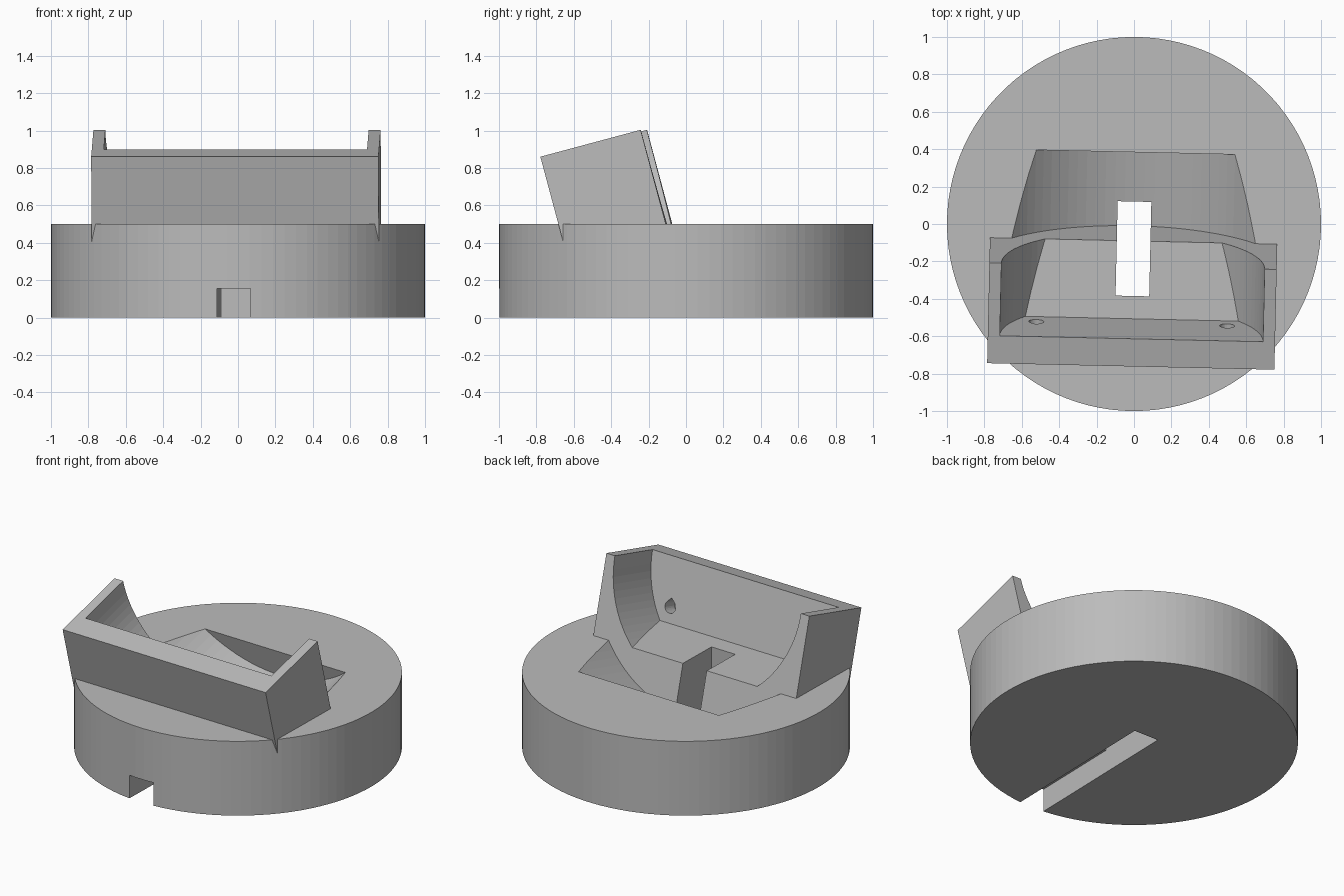
import bpy
import bmesh
from math import radians, cos, sin, pi
from mathutils import Matrix

if "Cube" in bpy.data.objects:
    bpy.data.objects.remove(bpy.data.objects["Cube"], do_unlink=True)

TURN = Matrix.Rotation(radians(-1.3), 4, 'Z')
TILT = TURN @ Matrix.Rotation(radians(15), 4, 'X')   # leaning frame of the cradle
AXIS_Z = 1.028      # height of the cradle's round axis in the leaning frame
BACK = 0.042        # back plane of the cradle
WALL = -0.36        # inner face of the cradle's front wall

grey = bpy.data.materials.new("grey_plastic")
grey.use_nodes = True
grey.diffuse_color = (0.5, 0.5, 0.5, 1)
grey.node_tree.nodes["Principled BSDF"].inputs["Base Color"].default_value = (0.5, 0.5, 0.5, 1)


def prism(name, outline, start, end, place):
    """Extrude an (x, z) outline along y from start to end."""
    bm = bmesh.new()
    face = bm.faces.new([bm.verts.new((x, start, z)) for x, z in outline])
    side = bmesh.ops.extrude_face_region(bm, geom=[face])["geom"]
    moved = [g for g in side if isinstance(g, bmesh.types.BMVert)]
    bmesh.ops.translate(bm, vec=(0, end - start, 0), verts=moved)
    bmesh.ops.recalc_face_normals(bm, faces=bm.faces)
    bm.transform(place)
    mesh = bpy.data.meshes.new(name)
    bm.to_mesh(mesh)
    bm.free()
    mesh.materials.append(grey)
    obj = bpy.data.objects.new(name, mesh)
    bpy.context.collection.objects.link(obj)
    return obj


def circle(radius, x=0, z=0, count=100):
    return [(x + radius * cos(2 * pi * i / count), z + radius * sin(2 * pi * i / count))
            for i in range(count)]


def rect(half, low, high):
    return [(-half, low), (half, low), (half, high), (-half, high)]


def combine(target, tool, operation):
    """Apply a boolean and discard the tool."""
    mod = target.modifiers.new("combine", 'BOOLEAN')
    mod.operation = operation
    mod.solver = 'EXACT'
    mod.object = tool
    bpy.context.view_layer.objects.active = target
    bpy.ops.object.modifier_apply(modifier=mod.name)
    bpy.data.objects.remove(tool, do_unlink=True)


# Round base, laid down from a y-extruded disc
dock = prism("dock", circle(1), -0.5, 0, Matrix.Rotation(radians(-90), 4, 'X') @ Matrix.Translation((0, 0.5, 0)))
low = min(v.co.z for v in dock.data.vertices)
dock.data.transform(Matrix.Translation((0, 0, -low)))

# Leaning cradle with a half-round opening
cradle = prism("cradle", rect(0.768, 0.3, AXIS_Z), -0.513, BACK, TILT)
combine(cradle, prism("opening", circle(0.704, 0, AXIS_Z), WALL, 0.3, TILT), 'DIFFERENCE')

# Blind teardrop holes in the front wall
for x in (-0.51, 0.51):
    drop = [(px, pz) for px, pz in circle(0.04, x, 0.715, 24) if pz < 0.715 + 0.03]
    top = [i for i, p in enumerate(drop) if p[0] < x and p[1] > 0.715][0]
    drop.insert(top, (x, 0.715 + 0.057))
    combine(cradle, prism("teardrop", drop, WALL - 0.1, WALL + 0.05, TILT), 'DIFFERENCE')

# Larger round pocket in the base behind the cradle
combine(dock, prism("pocket", circle(0.835, 0, AXIS_Z), BACK, 0.50, TILT), 'DIFFERENCE')
combine(dock, cradle, 'UNION')

# Plug slot through the floor and cable channel under the base
combine(dock, prism("slot", rect(0.09, -0.1, 0.6), -0.385, 0.12, TURN), 'DIFFERENCE')
combine(dock, prism("channel", rect(0.09, -0.1, 0.155), -1.2, 0.12, TURN), 'DIFFERENCE')
